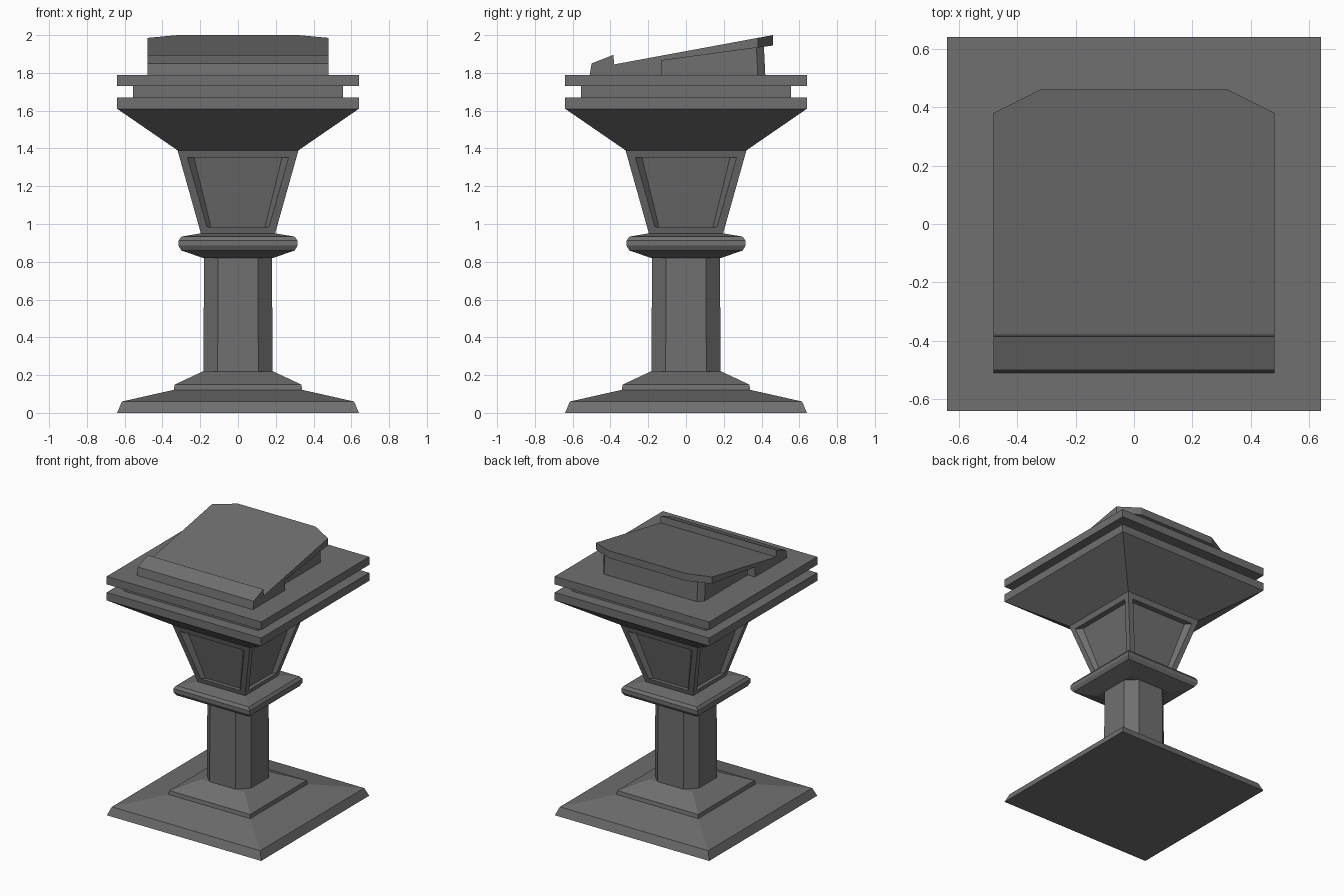
import bpy, bmesh

if "Cube" in bpy.data.objects:
    bpy.data.objects.remove(bpy.data.objects["Cube"])

# Dark grey stone
stone = bpy.data.materials.new("dark_stone")
stone.diffuse_color = (0.16, 0.16, 0.16, 1)
stone.use_nodes = True
stone.node_tree.nodes["Principled BSDF"].inputs["Base Color"].default_value = stone.diffuse_color


def finish(name, bm):
    bmesh.ops.recalc_face_normals(bm, faces=bm.faces)
    mesh = bpy.data.meshes.new(name)
    bm.to_mesh(mesh)
    bm.free()
    mesh.materials.append(stone)
    obj = bpy.data.objects.new(name, mesh)
    bpy.context.collection.objects.link(obj)
    return obj


def loft(rings):
    """Skin a stack of closed rings and cap both ends."""
    bm = bmesh.new()
    loops = [[bm.verts.new(p) for p in ring] for ring in rings]
    n = len(loops[0])
    for a, b in zip(loops, loops[1:]):
        for i in range(n):
            j = (i + 1) % n
            bm.faces.new((a[i], a[j], b[j], b[i]))
    bm.faces.new(loops[0][::-1])
    bm.faces.new(loops[-1])
    return bm


def square(h, z):
    return [(-h, -h, z), (h, -h, z), (h, h, z), (-h, h, z)]


def square_stack(profile):
    return loft([square(h, z) for h, z in profile])


def octagon(h, c, z):
    k = h - c
    return [(-k, -h, z), (k, -h, z), (h, -k, z), (h, k, z),
            (k, h, z), (-k, h, z), (-h, k, z), (-h, -k, z)]


# Stepped foot
finish("foot", square_stack([(0.64, 0), (0.615, 0.06), (0.34, 0.122),
                             (0.335, 0.15), (0.185, 0.22)]))

# Column with chamfered corners
finish("column", loft([octagon(0.183, 0.075, 0.2), octagon(0.18, 0.075, 0.84)]))

# Rounded square collar
finish("collar", square_stack([(0.185, 0.82), (0.30, 0.86), (0.315, 0.885),
                               (0.315, 0.912), (0.30, 0.933), (0.20, 0.95)]))

# Flaring neck with a recessed panel on each side
bm = square_stack([(0.195, 0.945), (0.32, 1.39)])
bmesh.ops.recalc_face_normals(bm, faces=bm.faces)
sides = [f for f in bm.faces if abs(f.normal.z) < 0.9]
bmesh.ops.inset_individual(bm, faces=sides, thickness=0.04, use_even_offset=True)
panels = bmesh.ops.extrude_discrete_faces(bm, faces=sides)["faces"]
for face in panels:
    for v in face.verts:
        v.co.x *= 0.87
        v.co.y *= 0.87
finish("panelled_neck", bm)

# Flared capital with a grooved square table top
finish("table_top", square_stack([(0.32, 1.39), (0.64, 1.61), (0.64, 1.67),
                                  (0.555, 1.67), (0.555, 1.73), (0.64, 1.73),
                                  (0.64, 1.79)]))

# Sloping desk with a front lip, back corners cut off
side = [(-0.51, 1.79), (-0.50, 1.85), (-0.385, 1.895), (-0.38, 1.845),
        (0.46, 2.0), (0.46, 1.945), (-0.13, 1.865), (-0.13, 1.79)]
bm = loft([[(x, y, z) for y, z in side] for x in (-0.48, 0.48)])
for s in (-1, 1):
    cut = bmesh.ops.bisect_plane(
        bm, geom=bm.verts[:] + bm.edges[:] + bm.faces[:], dist=1e-5,
        plane_co=(s * 0.48, 0.38, 0), plane_no=(s, 2, 0), clear_outer=True)
    edges = [e for e in cut["geom_cut"] if isinstance(e, bmesh.types.BMEdge)]
    bmesh.ops.edgeloop_fill(bm, edges=edges)
finish("sloping_desk", bm)

# Narrower support under the desk
plan = [(-0.42, -0.15), (0.42, -0.15), (0.42, 0.38), (0.385, 0.42),
        (-0.385, 0.42), (-0.42, 0.38)]
bottom = [(x, y, 1.785) for x, y in plan]
top = [(x, y - 0.008, 1.875 + 0.136 * (y + 0.13)) for x, y in plan]
finish("desk_support", loft([bottom, top]))
